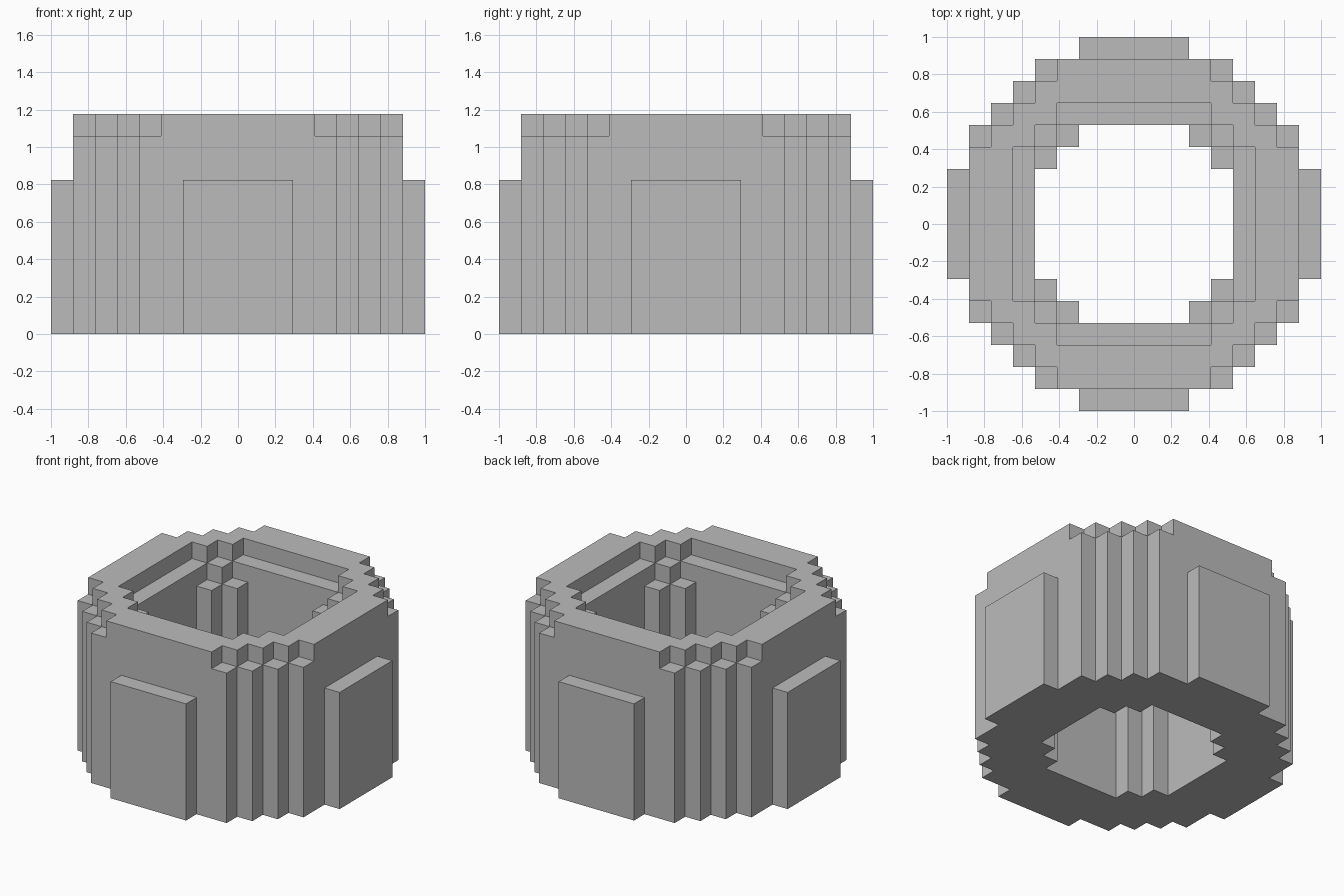
import bpy
import bmesh
import math

cube = bpy.data.objects.get("Cube")
if cube:
    bpy.data.objects.remove(cube, do_unlink=True)

U = 2 / 17      # one block
R = 8           # blocks from the centre to the edge


def column_height(i, j):
    """Height in blocks of the column at plan position i, j."""
    a, b = abs(i), abs(j)
    far, total = max(a, b), a + b
    if far > R:
        return 0
    if far == R:                        # raised panel on each side
        return 7 if min(a, b) <= 2 else 0
    if total > 11:                      # outside the stepped corners
        return 0
    if far <= 4 and total <= 6:         # open middle
        return 0
    if far <= 4 and total == 7:         # inner corner posts
        return 8
    if far <= 5 and total <= 8:         # ledge inside the rim
        return 9
    return 9 if total == 11 else 10     # lower corner steps, rim


bm = bmesh.new()


def quad(*points):
    bm.faces.new([bm.verts.new([c * U for c in p]) for p in points])


# Exposed block faces only, so the ring is one closed shell
for i in range(-R, R + 1):
    for j in range(-R, R + 1):
        h = column_height(i, j)
        if h == 0:
            continue
        x0, x1, y0, y1 = i - 0.5, i + 0.5, j - 0.5, j + 0.5
        quad((x0, y0, h), (x1, y0, h), (x1, y1, h), (x0, y1, h))
        quad((x0, y1, 0), (x1, y1, 0), (x1, y0, 0), (x0, y0, 0))
        for dx, dy in ((1, 0), (-1, 0), (0, 1), (0, -1)):
            # Left and right ends of the wall as seen from outside
            p = (i + (dx + dy) / 2, j + (dy - dx) / 2)
            q = (i + (dx - dy) / 2, j + (dy + dx) / 2)
            for k in range(column_height(i + dx, j + dy), h):
                quad((*p, k), (*q, k), (*q, k + 1), (*p, k + 1))

# Merge the blocks into large flat faces
bmesh.ops.remove_doubles(bm, verts=bm.verts, dist=0.001)
bmesh.ops.dissolve_limit(bm, angle_limit=math.radians(1),
                         verts=bm.verts, edges=bm.edges)
bmesh.ops.triangulate(bm, faces=[f for f in bm.faces if len(f.verts) > 4])
bmesh.ops.recalc_face_normals(bm, faces=bm.faces)

mesh = bpy.data.meshes.new("stepped_ring")
bm.to_mesh(mesh)
bm.free()

# Plain grey
grey = bpy.data.materials.new("light_grey")
grey.use_nodes = True
colour = (0.5, 0.5, 0.5, 1)
grey.diffuse_color = colour
grey.node_tree.nodes["Principled BSDF"].inputs["Base Color"].default_value = colour
mesh.materials.append(grey)

ring = bpy.data.objects.new("stepped_ring", mesh)
bpy.context.collection.objects.link(ring)
